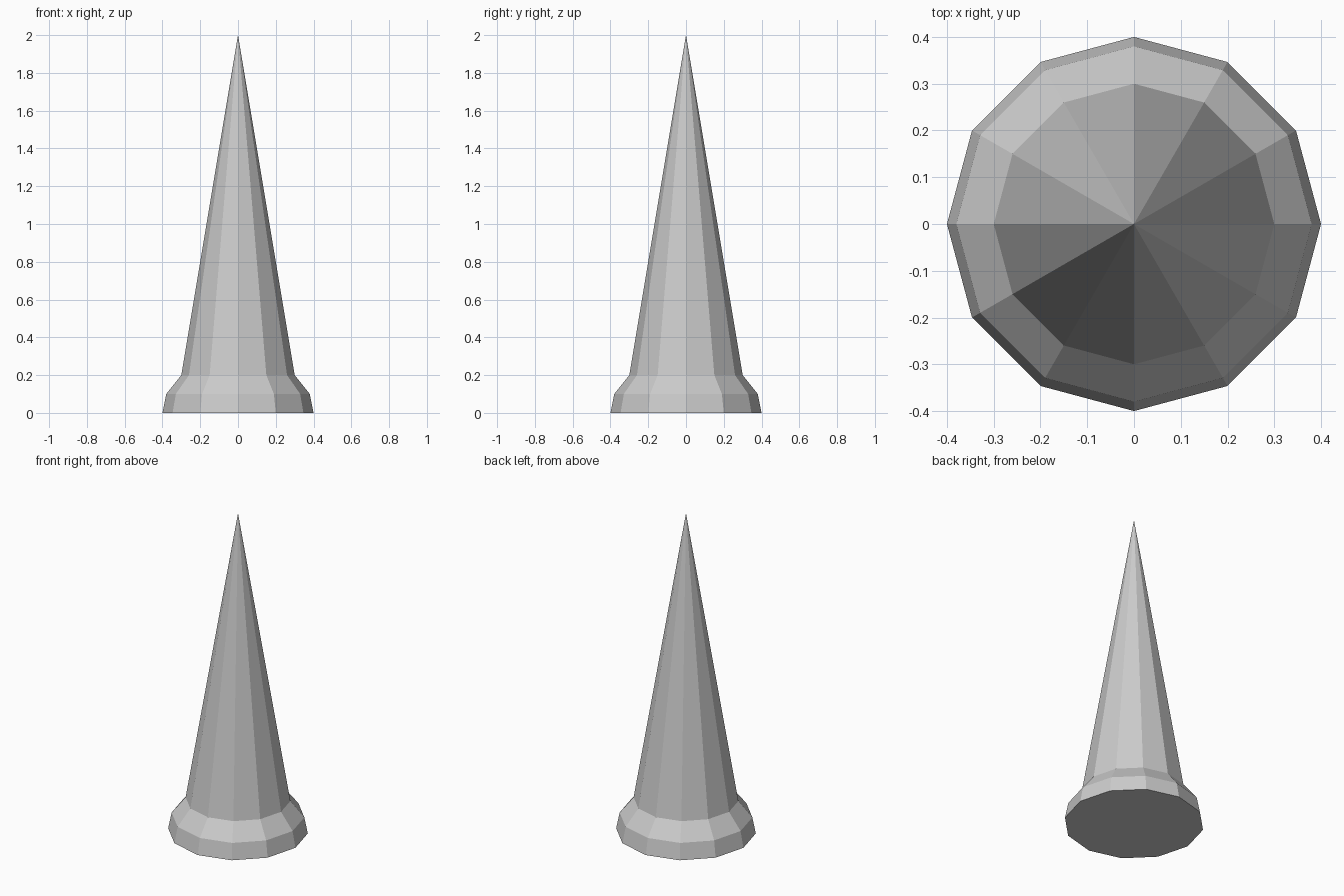
import bpy, bmesh
from math import cos, sin, tau

if "Cube" in bpy.data.objects:
    bpy.data.objects.remove(bpy.data.objects["Cube"])

SIDES = 12
PROFILE = [(0.40, 0.0), (0.38, 0.1), (0.30, 0.2)]  # radius, height
TIP_HEIGHT = 2.0

bm = bmesh.new()

# Rings of the flared base collar
rings = [[bm.verts.new((r * cos(tau * i / SIDES), r * sin(tau * i / SIDES), z))
          for i in range(SIDES)] for r, z in PROFILE]
tip = bm.verts.new((0, 0, TIP_HEIGHT))

# Flat underside
bm.faces.new(rings[0][::-1])

# Collar bands and tapering spike
for i in range(SIDES):
    j = (i + 1) % SIDES
    for low, high in zip(rings, rings[1:]):
        bm.faces.new((low[i], low[j], high[j], high[i]))
    bm.faces.new((rings[-1][i], rings[-1][j], tip))

mesh = bpy.data.meshes.new("spike")
bm.to_mesh(mesh)
bm.free()
bpy.context.collection.objects.link(bpy.data.objects.new("spike", mesh))
